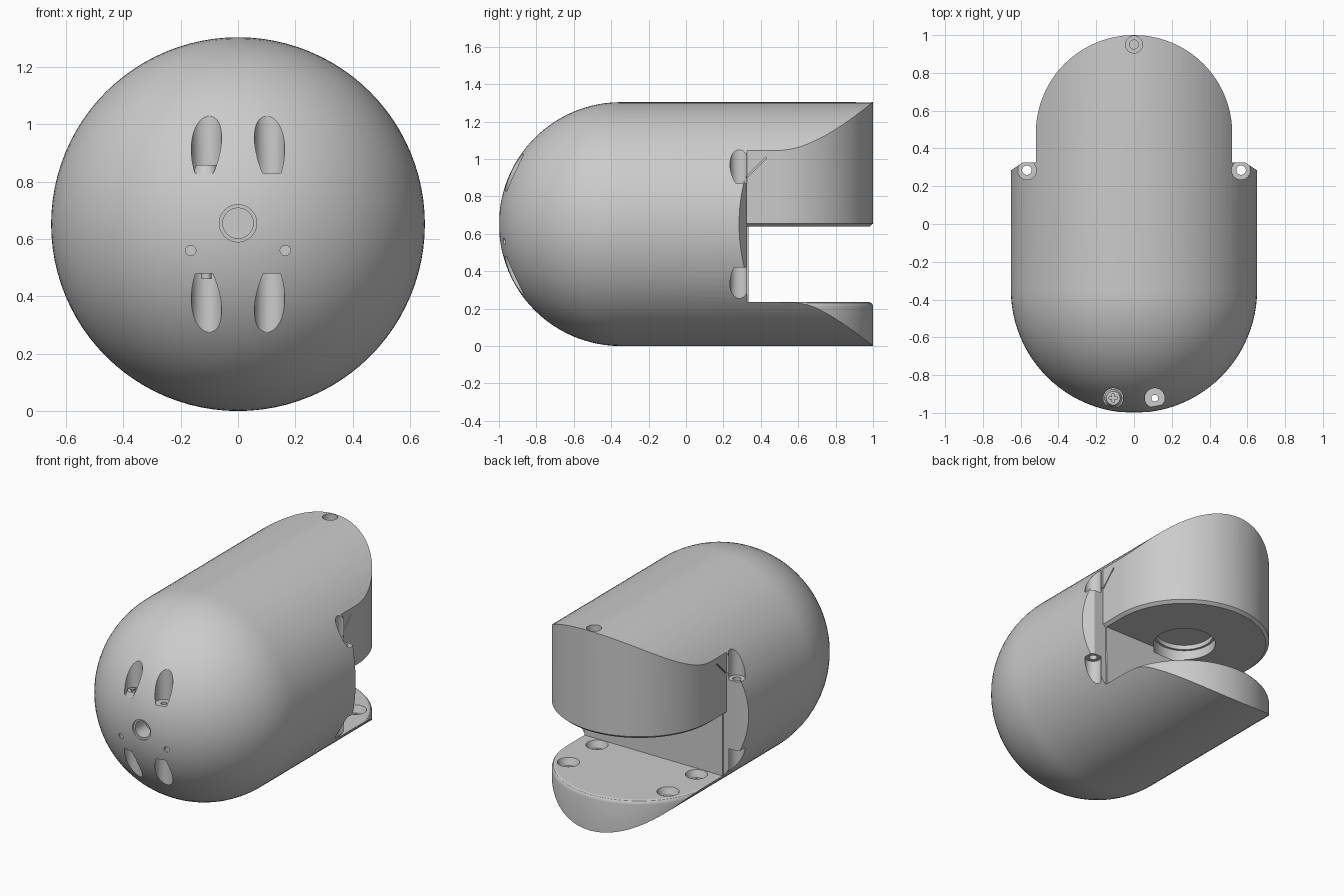
import bpy, bmesh, math
from mathutils import Matrix

if "Cube" in bpy.data.objects:
    bpy.data.objects.remove(bpy.data.objects["Cube"])

R = 0.652          # body radius, also the height of its axis
DOME_Y = -0.348    # centre of the front dome


def make(name, bm):
    bmesh.ops.recalc_face_normals(bm, faces=bm.faces)
    me = bpy.data.meshes.new(name)
    bm.to_mesh(me)
    bm.free()
    ob = bpy.data.objects.new(name, me)
    bpy.context.collection.objects.link(ob)
    return ob


def cyl(name, x, y, z0, z1, r, r2=None, seg=32):
    bm = bmesh.new()
    bmesh.ops.create_cone(bm, cap_ends=True, segments=seg, radius1=r,
                          radius2=r if r2 is None else r2, depth=z1 - z0,
                          matrix=Matrix.Translation((x, y, (z0 + z1) / 2)))
    return make(name, bm)


def cyl_y(name, x, z, y0, y1, r, seg=32):
    bm = bmesh.new()
    m = Matrix.Translation((x, (y0 + y1) / 2, z)) @ Matrix.Rotation(math.pi / 2, 4, 'X')
    bmesh.ops.create_cone(bm, cap_ends=True, segments=seg, radius1=r, radius2=r,
                          depth=y1 - y0, matrix=m)
    return make(name, bm)


def box(name, centre, size, rot_x=0.0):
    bm = bmesh.new()
    m = (Matrix.Translation(centre) @ Matrix.Rotation(rot_x, 4, 'X')
         @ Matrix.Diagonal((*size, 1)))
    bmesh.ops.create_cube(bm, size=1, matrix=m)
    return make(name, bm)


def boolean(ob, cutter, op='DIFFERENCE'):
    cutter.hide_render = True
    mod = ob.modifiers.new("cut", 'BOOLEAN')
    mod.operation, mod.solver, mod.object = op, 'EXACT', cutter
    bpy.context.view_layer.objects.active = ob
    bpy.ops.object.modifier_apply(modifier=mod.name)
    bpy.data.objects.remove(cutter)


def smooth(ob):
    bpy.ops.object.select_all(action='DESELECT')
    ob.select_set(True)
    bpy.context.view_layer.objects.active = ob
    bpy.ops.object.shade_smooth_by_angle(angle=math.radians(30))


# Body: bullet profile revolved about the y axis
bm = bmesh.new()
n = 24
prof = [(R * math.sin(i / n * math.pi / 2), DOME_Y - R * math.cos(i / n * math.pi / 2))
        for i in range(n + 1)] + [(R, 1.1), (0, 1.1)]
vs = [bm.verts.new((r, y, R)) for r, y in prof]
es = [bm.edges.new(p) for p in zip(vs, vs[1:])]
bmesh.ops.spin(bm, geom=vs + es, cent=(0, 0, R), axis=(0, 1, 0),
               angle=2 * math.pi, steps=96)
bmesh.ops.remove_doubles(bm, verts=bm.verts, dist=1e-4)
body = make("body", bm)

# Plan outline: wide front, chamfered shoulders, round rear lobe with softened lips
def outline(inset):
    r = 0.52 - inset
    half = [(0.8, -1.2), (0.8, 0.185), (0.59, 0.325), (r, 0.325)]
    arc = [(r * math.cos(a), 0.48 + r * math.sin(a))
           for a in (math.pi * i / 48 for i in range(49))]
    return half + arc + [(-x, y) for x, y in reversed(half)]

bm = bmesh.new()
rings = [[bm.verts.new((x, y, z)) for x, y in outline(d)]
         for z, d in ((-0.1, 0), (0.21, 0), (0.222, 0.003), (0.231, 0.01), (0.235, 0.022),
                      (0.638, 0.02), (0.655, 0), (1.5, 0))]
for a, b in zip(rings, rings[1:]):
    for i in range(len(a)):
        j = (i + 1) % len(a)
        bm.faces.new((a[i], a[j], b[j], b[i]))
bm.faces.new(rings[0])
bm.faces.new(rings[-1])
boolean(body, make("plan_cutter", bm), 'INTERSECT')

# Gap between the rear plate and the upper lobe, and the round recess above it
boolean(body, box("gap_cutter", (0, 0.835, 0.4365), (1.6, 1.0, 0.403)))
boolean(body, cyl("lobe_recess", 0, 0.48, 0.6, 0.70, 0.19, seg=64))
boolean(body, cyl("lobe_recess_inner", 0, 0.48, 0.69, 0.73, 0.175, seg=64))

# Mirrored pockets, screw holes and grooves
for s in (-1, 1):
    for x, y, r, hole, top, low in ((0.567, 0.285, 0.05, 0.025, 0.87, 0.42),
                                    (0.11, -0.922, 0.053, 0.018, 0.83, 0.48)):
        boolean(body, cyl("pocket_up", s * x, y, top, 1.5, r))
        boolean(body, cyl("pocket_low", s * x, y, -0.2, low, r))
        boolean(body, cyl("through_hole", s * x, y, low - 0.05, top + 0.05, hole))
    for y in (0.405, 0.70):
        boolean(body, cyl("countersink", s * 0.36, y, 0.19, 0.245, 0.05, 0.07))
        boolean(body, cyl("plate_hole", s * 0.36, y, 0.15, 0.2, 0.035))
    boolean(body, cyl_y("front_dimple", s * 0.165, 0.56, -1.1, -0.96, 0.018))
    boolean(body, box("groove", (s * 0.52, 0.375, 0.955), (0.03, 0.15, 0.008), math.pi / 4))

# Stepped hole in the nose, counterbore at the rear of the roof
boolean(body, cyl_y("nose_step", 0, 0.655, -1.1, -0.985, 0.065, 48))
boolean(body, cyl_y("nose_hole", 0, 0.655, -1.1, -0.88, 0.053, 48))
boolean(body, cyl("roof_counterbore", 0, 0.95, 1.25, 1.4, 0.045))
boolean(body, cyl("roof_hole", 0, 0.95, 1.15, 1.26, 0.024))
smooth(body)

# Cross-head screw in the left front pocket
screw = cyl("front_screw", -0.11, -0.922, 0.825, 0.858, 0.048, 0.036)
boolean(screw, box("slot_x", (-0.11, -0.922, 0.86), (0.045, 0.011, 0.03)))
boolean(screw, box("slot_y", (-0.11, -0.922, 0.86), (0.011, 0.045, 0.0302)))
smooth(screw)
shank = cyl("front_screw_shank", -0.11, -0.922, 0.46, 0.83, 0.017)
smooth(shank)
